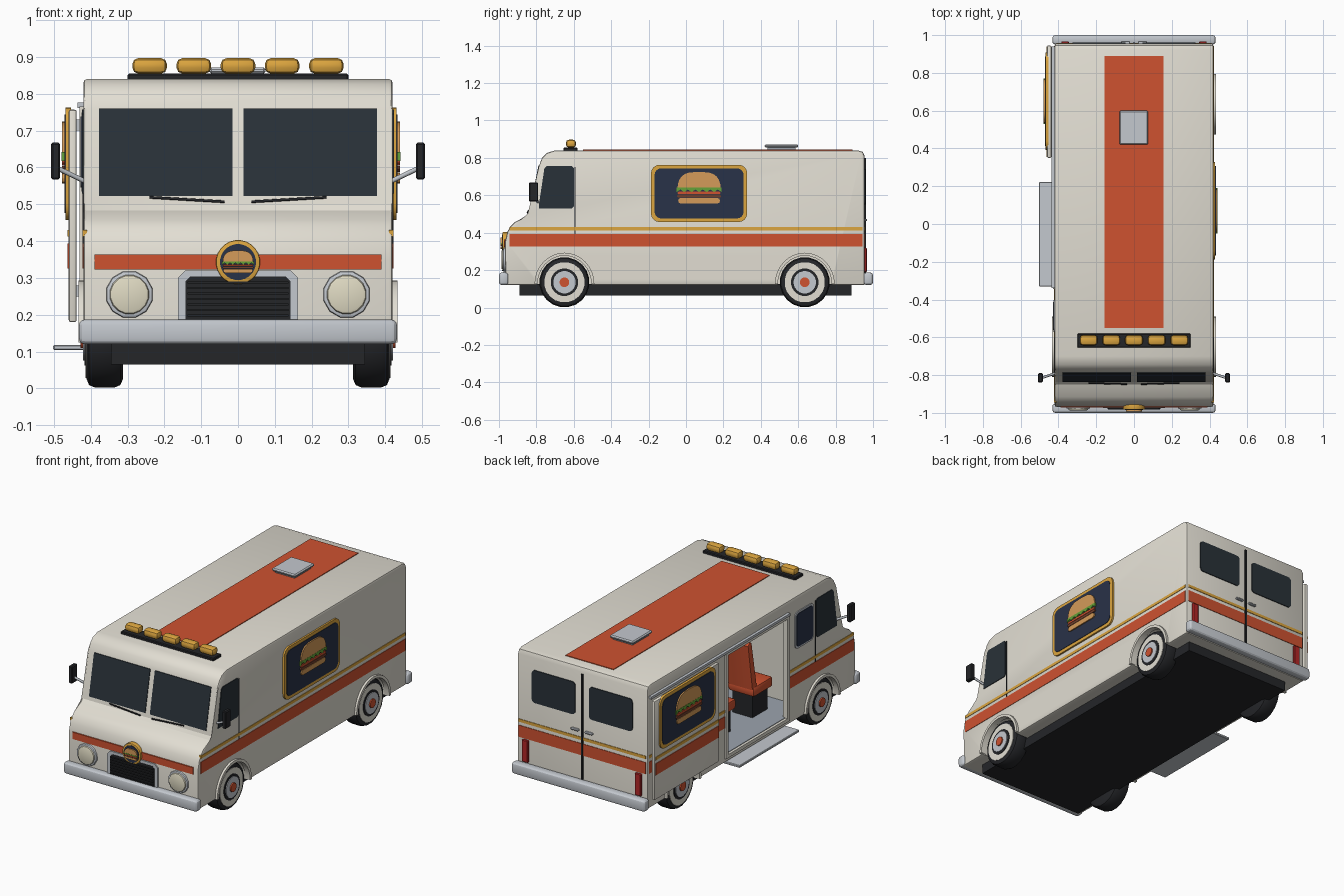
import bpy, bmesh, math
from math import sin, cos, pi

if "Cube" in bpy.data.objects:
    bpy.data.objects.remove(bpy.data.objects["Cube"])

COL = dict(cream=(.76, .73, .65), orange=(.62, .085, .03), gold=(.72, .38, .05), navy=(.022, .032, .065),
           black=(.018, .019, .022), glass=(.022, .031, .04), chrome=(.55, .58, .62), lens=(.75, .71, .55),
           bun=(.66, .33, .1), green=(.13, .36, .04), patty=(.16, .05, .025), red=(.45, .02, .02),
           grey=(.33, .37, .42))
MATS = {}

def finish(name, bm, mat):
    bmesh.ops.recalc_face_normals(bm, faces=bm.faces)
    me = bpy.data.meshes.new(name)
    bm.to_mesh(me)
    bm.free()
    ob = bpy.data.objects.new(name, me)
    bpy.context.collection.objects.link(ob)
    if mat:
        if mat not in MATS:
            MATS[mat] = bpy.data.materials.new(mat)
            MATS[mat].diffuse_color = (*COL[mat], 1)
        me.materials.append(MATS[mat])
    return ob

def prism(name, pts, axis, lo, hi, mat, bevel=0):
    """Extrude a 2D outline along x (points are y,z) or along y (points are x,z)."""
    bm = bmesh.new()
    at = (lambda u, v, d: (d, u, v)) if axis == 'x' else (lambda u, v, d: (u, d, v))
    a = [bm.verts.new(at(u, v, lo)) for u, v in pts]
    b = [bm.verts.new(at(u, v, hi)) for u, v in pts]
    caps = [bm.faces.new(a), bm.faces.new(b)]
    for i in range(len(pts)):
        j = (i + 1) % len(pts)
        bm.faces.new((a[i], a[j], b[j], b[i]))
    if bevel:
        edges = list({e for f in caps for e in f.edges})
        bmesh.ops.bevel(bm, geom=edges, offset=bevel, segments=2, profile=.5, affect='EDGES')
    return finish(name, bm, mat)

def box(name, x0, x1, y0, y1, z0, z1, mat, bevel=0, seg=1):
    bm = bmesh.new()
    bmesh.ops.create_cube(bm, size=1)
    for v in bm.verts:
        v.co = ((x0 + x1) / 2 + v.co.x * (x1 - x0), (y0 + y1) / 2 + v.co.y * (y1 - y0),
                (z0 + z1) / 2 + v.co.z * (z1 - z0))
    if bevel:
        bmesh.ops.bevel(bm, geom=list(bm.edges), offset=bevel, segments=seg, profile=.5, affect='EDGES')
    return finish(name, bm, mat)

def circle(u, v, r, n=20):
    return [(u + r * cos(2 * pi * (i + .5) / n), v + r * sin(2 * pi * (i + .5) / n)) for i in range(n)]

def rrect(u0, u1, v0, v1, r, n=4):
    pts = []
    for k, (u, v) in enumerate([(u1 - r, v1 - r), (u0 + r, v1 - r), (u0 + r, v0 + r), (u1 - r, v0 + r)]):
        for i in range(n + 1):
            t = (k + i / n) * pi / 2
            pts.append((u + r * cos(t), v + r * sin(t)))
    return pts

def rod(name, p, q, r, mat):
    cu = bpy.data.curves.new(name, 'CURVE')
    cu.dimensions, cu.bevel_depth, cu.bevel_resolution, cu.use_fill_caps = '3D', r, 1, True
    s = cu.splines.new('POLY')
    s.points.add(1)
    s.points[0].co, s.points[1].co = (*p, 1), (*q, 1)
    ob = bpy.data.objects.new(name, cu)
    bpy.context.collection.objects.link(ob)
    finish_mat = MATS[mat]
    cu.materials.append(finish_mat)

def burger(name, axis, d, out, u, v, s):
    """Layered burger relief on a surface at depth d, facing the direction out."""
    part = lambda n, pts, t, m: prism(name + n, [(u + a * s, v + b * s) for a, b in pts], axis, d, d + out * t, m)
    dome = [(.115 * (1 if cos(t) > 0 else -1) * abs(cos(t)) ** .6, .03 + .083 * sin(t))
            for t in [i * pi / 12 for i in range(13)]]
    part('_top_bun', dome, .008, 'bun')
    part('_lettuce', [(-.12, .03)] + [(-.12 + .02 * i, .005 + .014 * (i % 2)) for i in range(13)] + [(.12, .03)],
         .009, 'green')
    part('_tomato', rrect(-.115, .115, -.006, .007, .005, 1), .008, 'orange')
    part('_patty', rrect(-.118, .118, -.024, -.008, .006, 1), .008, 'patty')
    part('_bottom_bun', rrect(-.112, .112, -.056, -.026, .014, 2), .008, 'bun')

# Body shell: side profile, then interior, doorway and wheel wells cut out
profile = [(-.965, .12), (-.968, .35), (-.955, .405), (-.938, .435), (-.915, .457), (-.85, .483), (-.836, .5),
           (-.785, .76), (-.77, .80), (-.745, .826), (-.70, .84), (.92, .84), (.945, .832), (.955, .81), (.955, .12)]
body = prism('body', profile, 'x', -.42, .42, 'cream', .01)
WHEELS = [(-.65, 'front'), (.635, 'rear')]
cutters = [box('cut_interior', -.4, .4, -.49, .47, .16, .8, None),
           box('cut_doorway', -.5, -.38, -.325, .225, .16, .75, None)]
for y, _ in WHEELS:
    for s in (-1, 1):
        cutters.append(prism('cut_wheel_well', circle(y, .135, .147, 28), 'x', s * .29, s * .5, None))
bpy.context.view_layer.objects.active = body
for c in cutters:
    c.hide_render = True
    m = body.modifiers.new(c.name, 'BOOLEAN')
    m.operation, m.solver, m.object = 'DIFFERENCE', 'EXACT', c
    bpy.ops.object.modifier_apply(modifier=m.name)
    bpy.data.objects.remove(c)

box('chassis', -.345, .345, -.89, .885, .065, .125, 'black')
box('floor', -.415, .4, -.325, .225, .155, .168, 'grey')
box('floor_inner', -.4, .4, -.49, .47, .155, .167, 'grey')

# Wheels and arch lips
for y, end in WHEELS:
    for s, side in ((-1, 'left'), (1, 'right')):
        n = f'{end}_{side}_'
        tire = prism(n + 'tire', circle(y, .135, .134), 'x', s * .313, s * .411, 'black', .022)
        for part, r, x, m in (('whitewall', .108, .414, 'cream'), ('rim', .074, .417, 'black'),
                              ('hubcap', .06, .421, 'chrome'), ('hub_centre', .026, .428, 'orange')):
            prism(n + part, circle(y, .135, r), 'x', s * .4, s * x, m)
        arc = [i * pi / 16 for i in range(17)]
        prism(n + 'arch', [(y + .16 * cos(t), .125 + .168 * sin(t)) for t in arc] +
              [(y + .144 * cos(t), .125 + .152 * sin(t)) for t in reversed(arc)],
              'x', s * .40, s * .433, 'cream')

# Bumpers
for s, n in ((-1, 'front'), (1, 'rear')):
    y0, y1 = sorted((s * .95, s * 1.0))
    box(n + '_bumper', -.432, .432, y0, y1, .12, .187, 'chrome', .016, 3)

# Stripes
def stripes(name, axis, d0, d1, u0, u1):
    for n, z0, z1, m in (('_wide_stripe', .325, .393, 'orange'), ('_thin_stripe', .413, .43, 'gold')):
        prism(name + n, [(u0, z0), (u1, z0), (u1, z1), (u0, z1)], axis, d0, d1, m)
stripes('right', 'x', .41, .4225, -.945, .943)
stripes('left_front', 'x', -.41, -.4225, -.945, -.345)
stripes('left_rear', 'x', -.41, -.4225, .245, .943)
stripes('back', 'y', .94, .958, -.41, .41)
box('nose_stripe', -.39, .39, -.972, -.955, .323, .363, 'orange')
box('roof_stripe', -.155, .155, -.55, .89, .83, .844, 'orange')

# Windscreen panes and wipers
ws = lambda z: -.836 + (z - .5) * .051 / .26
for s in (-1, 1):
    prism('windscreen', [(ws(.522) - .004, .522), (ws(.76) - .004, .76), (ws(.76) + .01, .76), (ws(.522) + .01, .522)],
          'x', s * .015, s * .378, 'glass')
    rod('wiper', (-.24 if s < 0 else .24, -.842, .519), (s * .037, -.848, .507), .004, 'black')
    # Cab side windows, door seams and mirrors
    prism('cab_window', [(-.787, .53), (-.785, .56), (-.757, .745), (-.745, .757), (-.61, .757), (-.6, .747),
                         (-.6, .54), (-.61, .53)], 'x', s * .41, s * .424, 'glass')
    prism('cab_seam', [(-.597, .39), (-.591, .39), (-.591, .75), (-.597, .75)], 'x', s * .41, s * .422, 'black')
    x0, x1 = sorted((s * .483, s * .508))
    box('mirror', x0, x1, -.84, -.79, .567, .668, 'black', .005)
    rod('mirror_arm', (s * .415, -.79, .562), (s * .49, -.815, .598), .007, 'chrome')
    # Headlights
    prism('headlight_ring', circle(s * .295, .255, .065, 12), 'y', -.95, -.978, 'chrome', .006)
    prism('headlight_lens', circle(s * .295, .255, .054, 16), 'y', -.95, -.987, 'lens', .008)
    # Rear doors
    xa, xb = sorted((s * .045, s * .325))
    prism('rear_window', rrect(xa, xb, .55, .74, .02), 'y', .94, .96, 'glass')
    xa, xb = sorted((s * .345, s * .385))
    box('tail_light', xa, xb, .94, .967, .19, .32, 'red', .004)
    xa, xb = sorted((s * .02, s * .07))
    box('rear_handle', xa, xb, .945, .969, .462, .474, 'chrome', .004)
box('rear_seam', -.005, .005, .94, .962, .185, .8, 'black')

# Grille with slats, and round badge
ch = lambda w, z0, z1, c: [(-w, z0), (w, z0), (w, z1 - c), (w - c, z1), (c - w, z1), (-w, z1 - c)]
prism('grille_frame', ch(.163, .18, .32, .02), 'y', -.95, -.975, 'chrome')
prism('grille', ch(.142, .18, .304, .012), 'y', -.95, -.977, 'black')
for i in range(7):
    box('grille_slat', -.137, .137, -.983, -.97, .195 + i * .015, .201 + i * .015, 'black')
prism('badge_ring', circle(0, .343, .06, 24), 'y', -.95, -.982, 'gold', .003)
prism('badge_disc', circle(0, .343, .049, 24), 'y', -.95, -.985, 'navy')
burger('badge_burger', 'y', -.984, -1, 0, .334, .36)

# Roof lamps and vent
box('lamp_bar', -.3, .3, -.655, -.58, .835, .855, 'black', .004)
for i in range(5):
    x = (i - 2) * .12
    box('roof_lamp', x - .047, x + .047, -.642, -.588, .855, .897, 'gold', .016, 2)
box('roof_vent', -.078, .075, .42, .6, .855, .872, 'chrome', .006)
box('roof_vent_base', -.065, .062, .435, .585, .835, .857, 'grey')

# Signs on the right wall and on the sliding door
def sign(name, d, out, u):
    prism(name + '_border', rrect(u - .257, u + .257, .457, .763, .045), 'x', d - out * .005, d + out * .01, 'gold')
    prism(name + '_panel', rrect(u - .238, u + .238, .476, .744, .035), 'x', d, d + out * .013, 'navy')
    burger(name + '_burger', 'x', d + out * .012, out, u, .612, 1)
sign('right_sign', .42, 1, .07)
sign('door_sign', -.458, -1, .65)

# Open sliding door, its rail, doorway frame and step
box('sliding_door', -.46, -.438, .35, .945, .18, .757, 'cream', .006, 2)
stripes('door', 'x', -.45, -.463, .355, .94)
box('door_rail', -.436, -.41, -.34, .94, .762, .776, 'chrome')
for z in (.25, .7):
    box('door_bracket', -.44, -.41, .38, .42, z, z + .03, 'chrome')
for n, y0, y1, z0, z1 in (('front', -.345, -.322, .15, .765), ('rear', .222, .243, .15, .765),
                          ('top', -.345, .243, .745, .765), ('sill', -.345, .243, .145, .165)):
    box('doorway_' + n, -.43, -.4, y0, y1, z0, z1, 'cream')
box('step', -.502, -.38, -.33, .222, .104, .118, 'chrome', .003)
prism('left_window_frame', rrect(-.572, -.402, .535, .75, .025), 'x', -.41, -.425, 'chrome')
prism('left_window', rrect(-.562, -.412, .546, .739, .02), 'x', -.41, -.428, 'navy')

# Seats in two rows
for y in (-.29, .05):
    for x in (-.21, .21):
        box('seat_base', x - .065, x + .065, y - .07, y + .07, .165, .295, 'black')
        box('seat_cushion', x - .085, x + .085, y - .095, y + .085, .295, .355, 'orange', .015, 2)
        prism('seat_back', [(y + .045, .34), (y + .09, .34), (y + .13, .61), (y + .115, .63), (y + .095, .62)],
              'x', x - .08, x + .08, 'orange', .008)

# Smooth curved surfaces, keep edges crisp
bpy.ops.object.select_all(action='DESELECT')
for ob in bpy.context.scene.objects:
    if ob.type == 'MESH':
        ob.select_set(True)
bpy.context.view_layer.objects.active = body
bpy.ops.object.shade_smooth_by_angle(angle=math.radians(28))

for m in bpy.data.materials:
    if m.users and not m.is_grease_pencil:
        m.use_nodes = True
        m.node_tree.nodes["Principled BSDF"].inputs["Base Color"].default_value = m.diffuse_color
